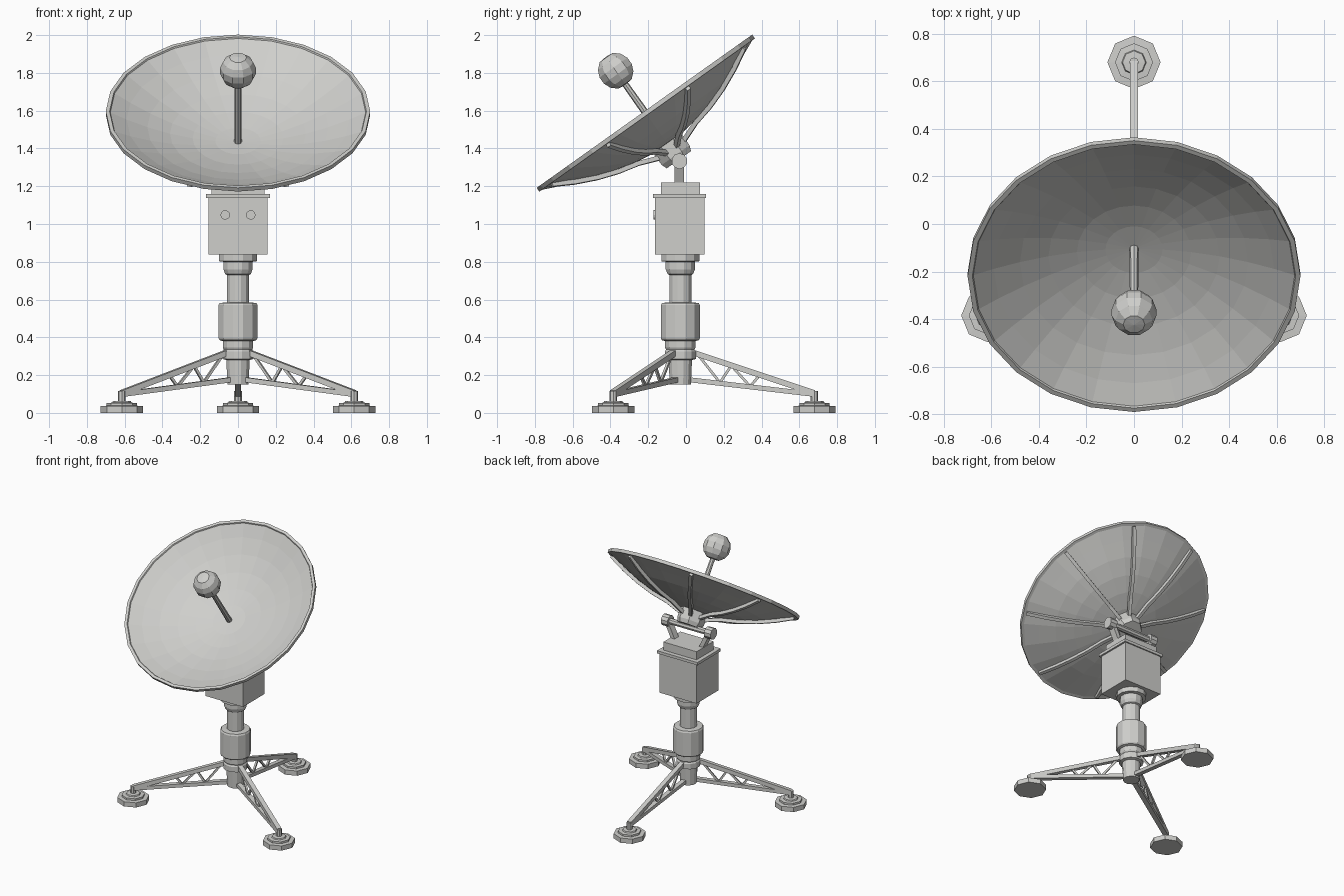
import bpy, bmesh, math
from mathutils import Matrix, Vector

if "Cube" in bpy.data.objects:
    bpy.data.objects.remove(bpy.data.objects["Cube"])

grey = bpy.data.materials.new("light_grey")
grey.diffuse_color = (0.62, 0.62, 0.60, 1)
grey.use_nodes = True
grey.node_tree.nodes["Principled BSDF"].inputs["Base Color"].default_value = grey.diffuse_color
CY = -0.03                                   # mast axis
MAST = Matrix.Translation((0, CY, 0))
DISH = Matrix.Translation((0, -0.22, 1.597)) @ Matrix.Rotation(math.radians(35.4), 4, 'X')


def finish(name, bm, matrix=Matrix()):
    bmesh.ops.transform(bm, matrix=matrix, verts=bm.verts)
    bmesh.ops.recalc_face_normals(bm, faces=bm.faces)
    me = bpy.data.meshes.new(name)
    bm.to_mesh(me)
    bm.free()
    me.materials.append(grey)
    ob = bpy.data.objects.new(name, me)
    bpy.context.collection.objects.link(ob)
    return ob


def lathe(name, profile, n, matrix=Matrix(), turn=0.0):
    """Revolve (radius, z) points around local z; radius 0 makes a pole."""
    bm = bmesh.new()
    rings = []
    for r, z in profile:
        if r == 0:
            rings.append([bm.verts.new((0, 0, z))] * n)
        else:
            rings.append([bm.verts.new((r * math.cos(turn + 2 * math.pi * i / n),
                                        r * math.sin(turn + 2 * math.pi * i / n), z)) for i in range(n)])
    for a, b in zip(rings, rings[1:]):
        for i in range(n):
            j = (i + 1) % n
            quad = list(dict.fromkeys((a[i], a[j], b[j], b[i])))
            bm.faces.new(quad)
    for ring in (rings[0], rings[-1]):
        if ring[0] is not ring[1]:
            bm.faces.new(ring)
    return finish(name, bm, matrix)


def box(name, lo, hi):
    bm = bmesh.new()
    bmesh.ops.create_cube(bm, size=1)
    lo, hi = Vector(lo), Vector(hi)
    return finish(name, bm, Matrix.Translation((lo + hi) / 2) @ Matrix.Diagonal((*(hi - lo), 1)))


def bar(name, pts, w, n=4, matrix=Matrix(), side=Vector((1, 0, 0)), h=None):
    """Sweep an n-sided section along points; side is the sideways direction."""
    bm = bmesh.new()
    pts = [Vector(p) for p in pts]
    h = h or w
    k = 1 / math.cos(math.pi / n)
    rings = []
    for i, p in enumerate(pts):
        t = (pts[min(i + 1, len(pts) - 1)] - pts[max(i - 1, 0)]).normalized()
        up = t.cross(side).normalized()
        s = up.cross(t)
        rings.append([bm.verts.new(p + s * (math.cos(a) * w / 2 * k) + up * (math.sin(a) * h / 2 * k))
                      for a in [2 * math.pi * (j + 0.5) / n for j in range(n)]])
    for a, b in zip(rings, rings[1:]):
        for j in range(n):
            bm.faces.new((a[j], a[(j + 1) % n], b[(j + 1) % n], b[j]))
    bm.faces.new(rings[0])
    bm.faces.new(rings[-1])
    return finish(name, bm, matrix)


# Mast: stepped column from tripod hub to box
lathe("mast", [(0.058, 0.15), (0.064, 0.28), (0.085, 0.285), (0.085, 0.325), (0.078, 0.335),
               (0.083, 0.345), (0.083, 0.38), (0.101, 0.385), (0.107, 0.395), (0.107, 0.57), (0.101, 0.582),
               (0.06, 0.585), (0.06, 0.73), (0.07, 0.735), (0.08, 0.76), (0.08, 0.80),
               (0.104, 0.803), (0.104, 0.84)], 12, MAST, math.pi / 12)

# Tripod legs: trussed pair of bars, zigzag bracing and stepped foot pads
for i in range(3):
    m = MAST @ Matrix.Rotation(math.radians(90 + 120 * i), 4, 'Z')
    side = Vector((0, 1, 0))
    bar("leg_upper_bar", [(0.07, 0, 0.318), (0.71, 0, 0.105)], 0.034, 4, m, side, 0.03)
    bar("leg_lower_bar", [(0.05, 0, 0.175), (0.71, 0, 0.098)], 0.034, 4, m, side, 0.026)
    zig = [(0.10, 0.30), (0.21, 0.16), (0.27, 0.25), (0.37, 0.14), (0.42, 0.20)]
    for (a, b), (c, d) in zip(zig, zig[1:]):
        bar("leg_brace", [(a, 0, b), (c, 0, d)], 0.014, 4, m, side)
    foot = m @ Matrix.Translation((0.71, 0, 0))
    lathe("foot_pad", [(0.112, 0), (0.112, 0.036), (0.08, 0.038), (0.08, 0.052),
                       (0.052, 0.054), (0.048, 0.062), (0.02, 0.064), (0.02, 0.115)], 8,
          Matrix.Translation(foot.translation))

# Equipment box with lid, turret plate and front details
box("equipment_box", (-0.157, -0.165, 0.838), (0.157, 0.097, 1.137))
box("box_lid", (-0.17, -0.176, 1.137), (0.17, 0.106, 1.158))
box("turret_plate", (-0.14, -0.133, 1.158), (0.14, 0.073, 1.22))
for x in (-0.068, 0.068):
    lathe("front_dial", [(0.025, 0), (0.025, 0.009)], 12,
          Matrix.Translation((x, -0.164, 1.048)) @ Matrix.Rotation(math.pi / 2, 4, 'X'))

# Yoke arms and tilt axle
AY, AZ = -0.035, 1.333
for s in (-1, 1):
    bar("yoke_arm", [(s * 0.115, AY, 1.21), (s * 0.175, AY, AZ)], 0.05, 4, side=Vector((0, 1, 0)), h=0.03)
    lathe("axle_cap", [(0.042, 0), (0.042, 0.055)], 10,
          Matrix.Translation((s * 0.182 - 0.0275, AY, AZ)) @ Matrix.Rotation(math.pi / 2, 4, 'Y'))
lathe("tilt_axle", [(0.022, -0.17), (0.022, 0.17)], 8,
      Matrix.Translation((0, AY, AZ)) @ Matrix.Rotation(math.pi / 2, 4, 'Y'))

# Dish: thin parabolic bowl with a rim band


def depth(r):
    return -0.2 * (1 - (r / 0.69) ** 2)


radii = [0, 0.12, 0.24, 0.36, 0.48, 0.59]
back = [(r, depth(r) - 0.012) for r in radii]
front = [(r, depth(r)) for r in reversed(radii)]
rim = [(0.68, -0.026), (0.70, -0.024), (0.70, 0), (0.68, 0), (0.676, -0.008)]
lathe("dish", back + rim + front, 24, DISH)

# Dish hub and curved back ribs
lathe("dish_hub", [(0.098, -0.2), (0.098, -0.285), (0.085, -0.315)], 8, DISH, math.pi / 8)
for i in range(8):
    m = DISH @ Matrix.Rotation(math.radians(22.5 + 45 * i), 4, 'Z')
    pts = [(r, 0, depth(r) - 0.024) for r in (0.2, 0.32, 0.44, 0.56, 0.675)]
    bar("dish_rib", [(0.08, 0, -0.25)] + pts, 0.024, 4, m, Vector((0, 1, 0)))

# Feed mast and receiver ball
lathe("feed_mast", [(0.02, -0.205), (0.017, 0.2)], 8, DISH)
R = 0.097
ball = [(R * math.cos(math.radians(a)), 0.263 + R * math.sin(math.radians(a))) for a in (-62, -36, -12, 12, 36, 62)]
lathe("receiver_ball", [(0, 0.263 - R * 0.93)] + ball + [(0, 0.263 + R * 0.93)], 10, DISH)
